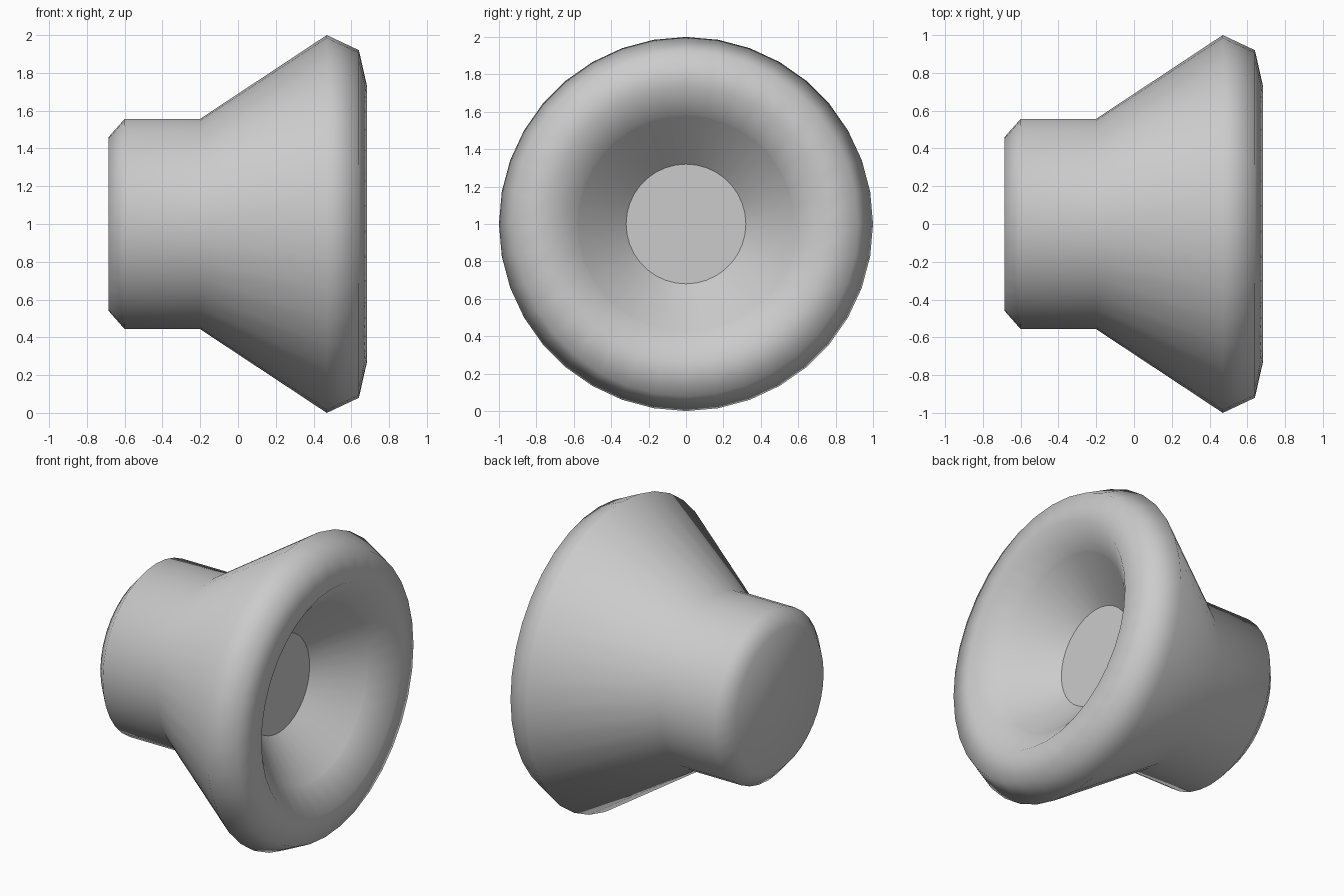
import bpy
import bmesh
import math

if "Cube" in bpy.data.objects:
    bpy.data.objects.remove(bpy.data.objects["Cube"])


def lathe(name, profile, segments, cap_start=False):
    """Revolve (x, radius) points about the x axis at height z = 1."""
    bm = bmesh.new()
    rings = []
    for x, r in profile:
        rings.append([bm.verts.new((x,
                                    r * math.sin(2 * math.pi * i / segments),
                                    1 + r * math.cos(2 * math.pi * i / segments)))
                      for i in range(segments)])
    for a, b in zip(rings, rings[1:]):
        for i in range(segments):
            j = (i + 1) % segments
            bm.faces.new((a[i], b[i], b[j], a[j]))
    if cap_start:
        bm.faces.new(rings[0])
    mesh = bpy.data.meshes.new(name)
    bm.to_mesh(mesh)
    bm.free()
    mesh.polygons.foreach_set("use_smooth", [True] * len(mesh.polygons))
    obj = bpy.data.objects.new(name, mesh)
    bpy.context.collection.objects.link(obj)
    return obj


# Outer shell: chamfered stem, flared cone and rounded rim
lathe("flared_housing", [(-0.685, 0.46), (-0.60, 0.557), (-0.20, 0.557),
                         (0.47, 1.0), (0.64, 0.92), (0.683, 0.73),
                         (0.55, 0.58)], 36, cap_start=True)

# Recessed funnel inside the rim
lathe("inner_funnel", [(0.55, 0.58), (0.30, 0.32)], 36)

# Flat disc closing the funnel, facing +x
bpy.ops.mesh.primitive_circle_add(vertices=36, radius=0.32, fill_type='NGON',
                                  location=(0.30, 0, 1),
                                  rotation=(0, math.pi / 2, 0))
bpy.context.object.name = "centre_disc"
